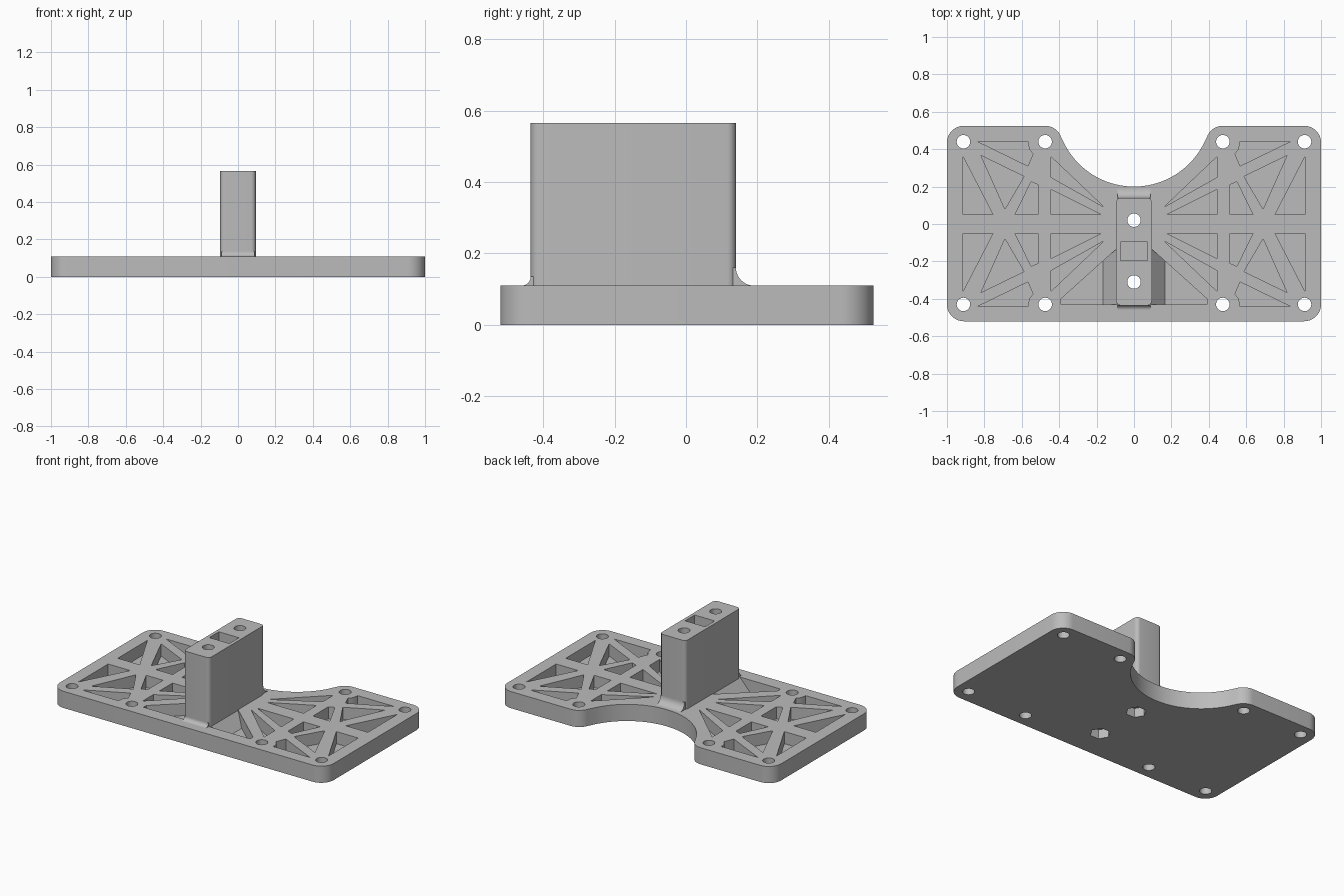
import bpy, bmesh, math
from mathutils import Matrix

if "Cube" in bpy.data.objects:
    bpy.data.objects.remove(bpy.data.objects["Cube"], do_unlink=True)

GREY = (0.5, 0.5, 0.5, 1.0)
TOP, FLOOR, POST_TOP = 0.11, 0.03, 0.565
HOLE_R = 0.036

grey = bpy.data.materials.new("plain_grey")
grey.use_nodes = True
grey.diffuse_color = GREY
grey.node_tree.nodes["Principled BSDF"].inputs["Base Color"].default_value = GREY


def arc(cx, cy, r, start, end, n=12):
    """Points along an arc, angles in degrees."""
    angles = [math.radians(start + (end - start) * i / n) for i in range(n + 1)]
    return [(cx + r * math.cos(a), cy + r * math.sin(a)) for a in angles]


def circle(cx, cy, r, n=32):
    return arc(cx, cy, r, 0, 360, n)[:-1]


def rounded_box(x0, x1, y0, y1, r):
    return (arc(x0 + r, y0 + r, r, 180, 270, 6) + arc(x1 - r, y0 + r, r, 270, 360, 6)
            + arc(x1 - r, y1 - r, r, 0, 90, 6) + arc(x0 + r, y1 - r, r, 90, 180, 6))


def prisms(name, outlines, z0, z1, matrix=None):
    """Extrude each outline from z0 to z1 in a single object."""
    bm = bmesh.new()
    for pts in outlines:
        face = bm.faces.new([bm.verts.new((x, y, z0)) for x, y in pts])
        top = bmesh.ops.extrude_face_region(bm, geom=[face])["geom"]
        bmesh.ops.translate(bm, vec=(0, 0, z1 - z0),
                            verts=[v for v in top if isinstance(v, bmesh.types.BMVert)])
    if matrix:
        bm.transform(matrix)
    bmesh.ops.recalc_face_normals(bm, faces=bm.faces)
    mesh = bpy.data.meshes.new(name)
    bm.to_mesh(mesh)
    bm.free()
    mesh.materials.append(grey)
    obj = bpy.data.objects.new(name, mesh)
    bpy.context.collection.objects.link(obj)
    return obj


def activate(obj):
    bpy.ops.object.select_all(action="DESELECT")
    obj.select_set(True)
    bpy.context.view_layer.objects.active = obj


def cut(obj, cutter):
    cutter.hide_render = True
    mod = obj.modifiers.new("cut", "BOOLEAN")
    mod.operation, mod.solver, mod.object = "DIFFERENCE", "EXACT", cutter
    activate(obj)
    bpy.ops.object.modifier_apply(modifier=mod.name)
    bpy.data.objects.remove(cutter, do_unlink=True)


def flip_x(pts):
    return [(-x, y) for x, y in pts]


def flip_y(pts):
    return [(x, -y) for x, y in pts]


# Plate outline: rounded corners and a round bite at the back
BITE_R, BITE_Y = 0.417, 0.617
lean = math.degrees(math.atan2(0.177, 0.475))
right = (arc(0.91, -0.43, 0.09, 270, 360) + arc(0.91, 0.435, 0.09, 0, 90)
         + arc(0.475, 0.435, 0.09, 90, 180 - lean))
bite = arc(0, BITE_Y, BITE_R, -lean, -180 + lean, 40)[1:-1]
plate = prisms("base_plate", [right + bite + flip_x(right)[::-1]], 0, TOP)

# Pockets between the ribs: outer lattice, same front and back
lattice = [
    [(0.914, 0.36), (0.914, 0.05), (0.754, 0.05)],
    [(0.834, 0.44), (0.567, 0.44), (0.56, 0.40), (0.54, 0.375), (0.567, 0.31)],
    [(0.818, 0.366), (0.588, 0.254), (0.69, 0.08)],
    [(0.636, 0.05), (0.513, 0.05), (0.513, 0.21), (0.55, 0.226)],
    # inner fan
    [(0.444, 0.05), (0.176, 0.05), (0.444, 0.185)],
    [(0.444, 0.36), (0.444, 0.25), (0.16, 0.09)],
]
# Front pocket beside the post
front_pocket = [[(0.39, -0.43), (0.39, -0.40), (0.09, -0.13), (0.09, -0.43)]]
half = lattice + [flip_y(p) for p in lattice] + front_pocket
cut(plate, prisms("pocket_cutter", half + [flip_x(p) for p in half], FLOOR, TOP + 0.1))

# Screw holes, post bolt holes and hexagonal nut recesses
bolts = [(0, 0.02), (0, -0.31)]
screws = [(sx * x, y) for sx in (-1, 1) for x in (0.475, 0.912) for y in (-0.43, 0.44)]
cut(plate, prisms("hole_cutter", [circle(x, y, HOLE_R) for x, y in screws + bolts], -0.1, 0.7))
cut(plate, prisms("nut_cutter", [circle(x, y, 0.062, 6) for x, y in bolts], -0.1, 0.06))

# Upright post with bolt holes and a rectangular slot
post = prisms("post", [rounded_box(-0.095, 0.095, -0.435, 0.14, 0.025)], 0.1, POST_TOP)
slot = [(-0.073, -0.195), (0.073, -0.195), (0.073, -0.095), (-0.073, -0.095)]
cut(post, prisms("slot_cutter", [circle(x, y, HOLE_R) for x, y in bolts] + [slot], -0.1, 0.7))

# Curved fillets at the foot of the post: profile in y-z, extruded along x
SIDEWAYS = Matrix(((0, 0, 1, 0), (1, 0, 0, 0), (0, 1, 0, 0), (0, 0, 0, 1)))
for name, y, r, s in (("back_fillet", 0.14, 0.05, 1), ("front_fillet", -0.435, 0.025, -1)):
    curve = [(y + s * u, v) for u, v in arc(r, TOP + r, r, 180, 270, 10)]
    foot = [(y + s * r, TOP - 0.01), (y - s * 0.025, TOP - 0.01), (y - s * 0.025, TOP + r)]
    prisms(name, [curve + foot], -0.088, 0.088, SIDEWAYS)

# Sloped ramps in the front pockets: profile in x-z, extruded along y
UPRIGHT = Matrix(((1, 0, 0, 0), (0, 0, 1, 0), (0, 1, 0, 0), (0, 0, 0, 1)))
for name, s in (("left_ramp", 1), ("right_ramp", -1)):
    prisms(name, [[(s * 0.085, FLOOR - 0.01), (s * 0.165, FLOOR - 0.01),
                   (s * 0.165, FLOOR), (s * 0.092, TOP), (s * 0.085, TOP)]],
           -0.43, -0.14, UPRIGHT)

# Smooth round parts, keep edges sharp
for obj in bpy.context.collection.objects:
    if obj.type == "MESH":
        activate(obj)
        bpy.ops.object.shade_smooth_by_angle(angle=math.radians(30))
